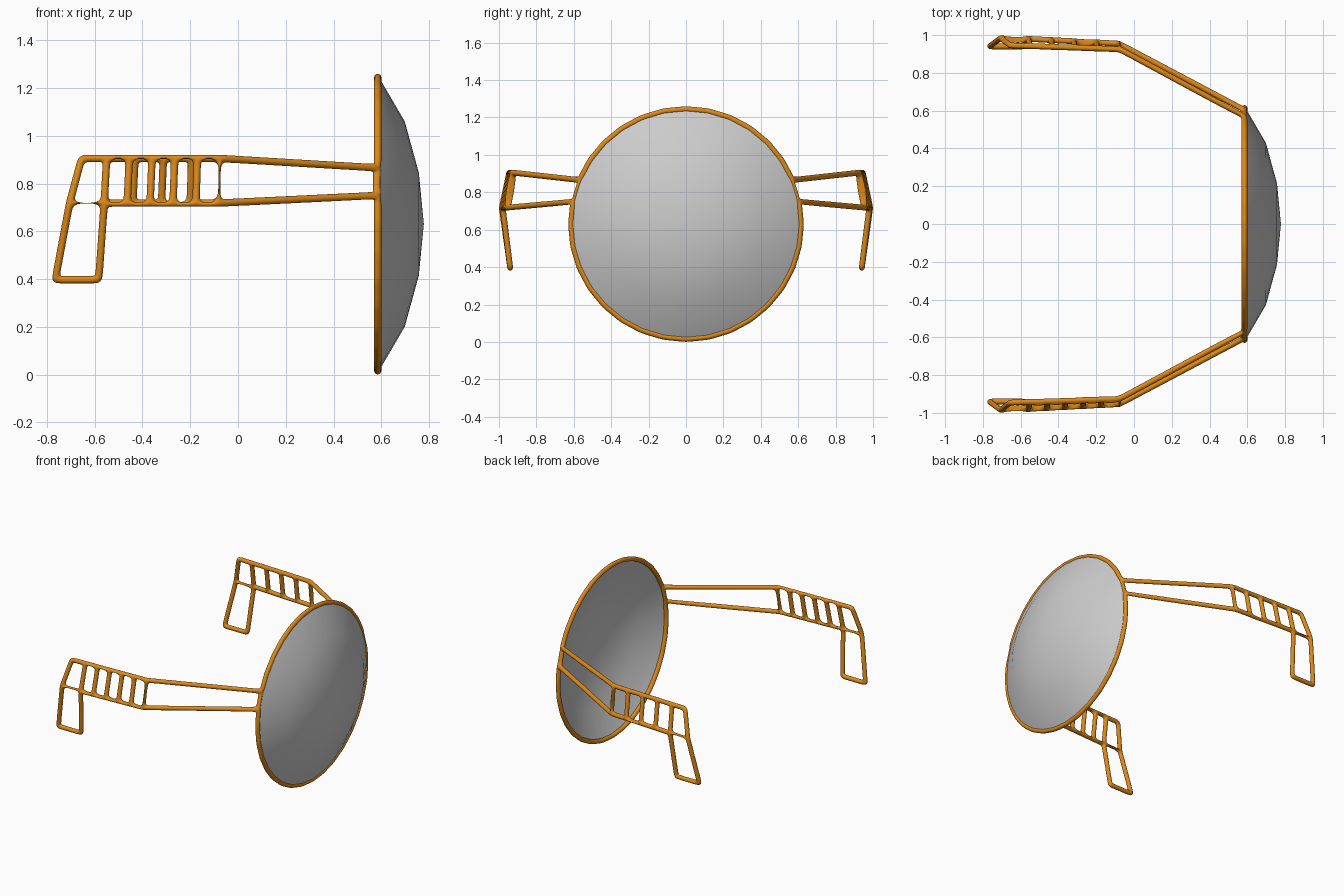
import bpy, bmesh, math
from mathutils import Vector

if "Cube" in bpy.data.objects:
    bpy.data.objects.remove(bpy.data.objects["Cube"])

RX, RZ, R, SEG = 0.585, 0.63, 0.615, 32   # rim position, radius, sides

orange = bpy.data.materials.new("orange")
orange.diffuse_color = (0.72, 0.25, 0.01, 1)
orange.use_nodes = True
orange.node_tree.nodes["Principled BSDF"].inputs["Base Color"].default_value = orange.diffuse_color


def ring_point(i):
    a = 2 * math.pi * i / SEG
    return Vector((RX, R * math.cos(a), RZ + R * math.sin(a)))


def support(poly, d=0.036):
    """Add points close to each corner so the tubes stay straight between joints."""
    out = []
    for i, p in enumerate(poly):
        q = poly[(i + 1) % len(poly)]
        step = (q - p).normalized() * min(d, (q - p).length * 0.34)
        out += [p, p + step, q - step]
    return out


def arm_panels(side, rungs):
    """Outline polygons of one arm; rungs is the number of small windows."""
    def at(p):
        return Vector((p[0], p[1] * side, p[2]))
    k = (1, 2) if side > 0 else (15, 14)
    low, top = [ring_point(k[0])], [ring_point(k[1])]
    bend_t, bend_l = Vector((-0.075, 0.925, 0.905)), Vector((-0.08, 0.955, 0.718))
    back_t, back_l = Vector((-0.55, 0.942, 0.905)), Vector((-0.56, 0.98, 0.718))
    for i in range(rungs + 1):
        top.append(at(bend_t.lerp(back_t, i / rungs)))
        low.append(at(bend_l.lerp(back_l, i / rungs)))
    top.append(at((-0.655, 0.945, 0.905)))
    low.append(at((-0.705, 0.985, 0.718)))
    panels = [[low[i], low[i + 1], top[i + 1], top[i]] for i in range(len(low) - 1)]
    # ear hook loop below the rear window
    panels.append([low[-2], at((-0.583, 0.94, 0.397)), at((-0.765, 0.94, 0.397)), low[-1]])
    return panels


# Wire frame: rim and both arms
bm = bmesh.new()
cache = {}


def vert(p):
    key = tuple(round(c, 4) for c in p)
    if key not in cache:
        cache[key] = bm.verts.new(p)
    return cache[key]


panels = [[ring_point(i) for i in range(SEG)]] + arm_panels(-1, 5) + arm_panels(1, 4)
for poly in panels:
    bm.faces.new([vert(p) for p in support(poly)])
bmesh.ops.recalc_face_normals(bm, faces=bm.faces)
mesh = bpy.data.meshes.new("frame")
bm.to_mesh(mesh)
bm.free()
mesh.materials.append(orange)
mesh.shade_smooth()
frame = bpy.data.objects.new("frame", mesh)
bpy.context.collection.objects.link(frame)
wire = frame.modifiers.new("wire", 'WIREFRAME')
wire.thickness = 0.046
wire.use_boundary = True
wire.use_even_offset = True
wire.use_relative_offset = False
sub = frame.modifiers.new("round", 'SUBSURF')
sub.levels = sub.render_levels = 2

# Domed shield: open shell with a few rings
bm = bmesh.new()
rings = []
for x, r in ((0.590, 0.615), (0.698, 0.43), (0.757, 0.215)):
    rings.append([bm.verts.new((x, r * math.cos(2 * math.pi * i / SEG),
                                RZ + r * math.sin(2 * math.pi * i / SEG))) for i in range(SEG)])
tip = bm.verts.new((0.778, 0, RZ))
for i in range(SEG):
    j = (i + 1) % SEG
    for a, b in zip(rings, rings[1:]):
        bm.faces.new((a[i], a[j], b[j], b[i]))
    bm.faces.new((rings[-1][i], rings[-1][j], tip))
mesh = bpy.data.meshes.new("shield")
bm.to_mesh(mesh)
bm.free()
mesh.shade_smooth()
bpy.context.collection.objects.link(bpy.data.objects.new("shield", mesh))
